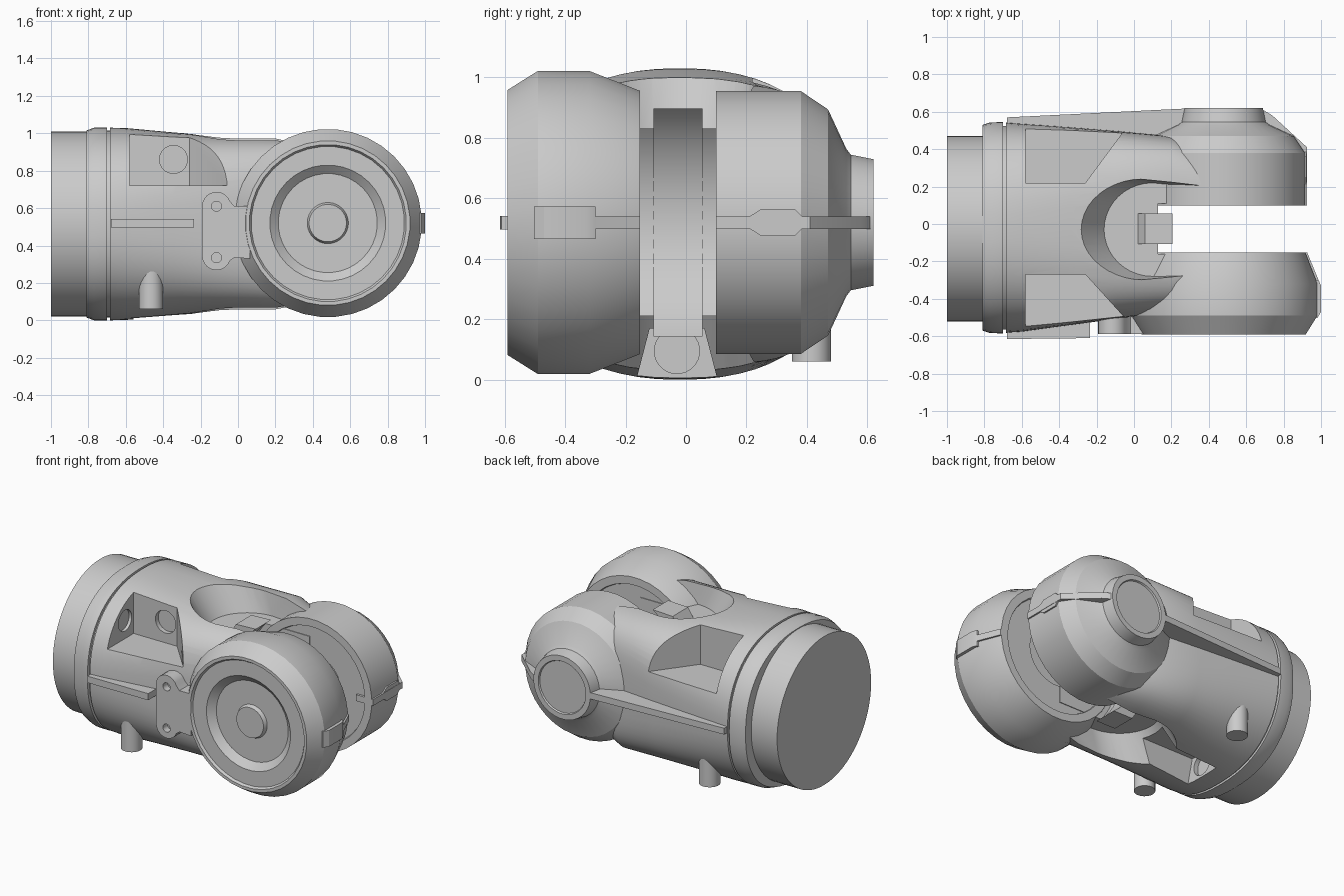
import bpy, bmesh
from math import sin, cos, pi, copysign, radians

if "Cube" in bpy.data.objects:
    bpy.data.objects.remove(bpy.data.objects["Cube"])

JX, JZ = 0.48, 0.52          # joint axis position (axis runs along y)


def finish(ob, angle=28):
    bpy.ops.object.select_all(action='DESELECT')
    ob.select_set(True)
    bpy.context.view_layer.objects.active = ob
    bpy.ops.object.shade_smooth_by_angle(angle=radians(angle))
    return ob


def loft(name, rings):
    """Skin equal-length 3D loops and cap both ends."""
    bm = bmesh.new()
    vs = [[bm.verts.new(p) for p in r] for r in rings]
    n = len(rings[0])
    for a, b in zip(vs, vs[1:]):
        for i in range(n):
            j = (i + 1) % n
            bm.faces.new((a[i], a[j], b[j], b[i]))
    bm.faces.new(vs[0])
    bm.faces.new(vs[-1])
    bmesh.ops.recalc_face_normals(bm, faces=bm.faces)
    me = bpy.data.meshes.new(name)
    bm.to_mesh(me)
    bm.free()
    ob = bpy.data.objects.new(name, me)
    bpy.context.collection.objects.link(ob)
    return finish(ob)


def lathe(name, prof, center, axis='y', n=36):
    """Revolve (position, radius) pairs around an axis through center."""
    k = 'xyz'.index(axis)
    rings = []
    for t, r in prof:
        ring = []
        for i in range(n):
            a = 2 * pi * (i + 0.5) / n
            p = [0, 0, 0]
            p[k] = t
            p[(k + 1) % 3] = center[0] + r * cos(a)
            p[(k + 2) % 3] = center[1] + r * sin(a)
            ring.append(p)
        rings.append(ring)
    return loft(name, rings)


def plan(name, pts, z0, z1):
    return loft(name, [[(x, y, z) for x, y in pts] for z in (z0, z1)])


def side(name, pts, y0, y1):
    return loft(name, [[(x, y, z) for x, z in pts] for y in (y0, y1)])


def oval(x, cy, a, b, e=2.3, cz=0.515, n=64):
    def f(v):
        return copysign(abs(v) ** (2 / e), v)
    return [(x, cy + a * f(cos(2 * pi * i / n)), cz + b * f(sin(2 * pi * i / n)))
            for i in range(n)]


def cut(ob, cutters):
    for c in cutters:
        c.hide_render = True
        m = ob.modifiers.new('cut', 'BOOLEAN')
        m.operation, m.solver, m.object = 'DIFFERENCE', 'EXACT', c
        bpy.context.view_layer.objects.active = ob
        bpy.ops.object.modifier_apply(modifier=m.name)
        bpy.data.objects.remove(c)
    finish(ob)


# rear spigot and collar ring
loft('rear_spigot', [oval(x, -0.025, 0.495, 0.495, 2) for x in (-1, -0.78)])
loft('collar_ring', [oval(-0.81, -0.02, 0.55, 0.50), oval(-0.77, -0.02, 0.563, 0.515),
                     oval(-0.70, -0.02, 0.565, 0.515)])
loft('collar_groove', [oval(x, -0.02, 0.545, 0.50) for x in (-0.72, -0.66)])

# main housing, getting squarer as it tapers into the two arms
body = loft('housing', [oval(-0.685, -0.02, 0.562, 0.515), oval(-0.6, -0.02, 0.556, 0.513, 2.4),
                        oval(-0.35, -0.012, 0.53, 0.49, 2.8), oval(-0.1, -0.005, 0.503, 0.47, 3.4),
                        oval(0.2, 0.0, 0.47, 0.462, 4.2), oval(0.45, -0.03, 0.39, 0.415, 4.2)])


def scoop_ring(xl, xc, r, z):
    arc = [(xc - (xc - xl) * sin(pi * i / 20), -0.03 + r * cos(pi * i / 20), z) for i in range(21)]
    return arc + [(0.6, -0.03 - r * 0.8, z), (0.6, -0.03 + r * 0.8, z)]


# clearances around the joint: swept gap, top and bottom scoops, lower slot
cutters = [lathe('gap_cutter', [(-0.3, 0.2), (-0.16, 0.2), (-0.16, 0.47), (0.11, 0.47),
                                (0.11, 0.2), (0.2, 0.2)], (JZ, JX), 'y', 64)]
for s in (1, -1):
    cutters.append(loft('scoop_cutter', [scoop_ring(-0.16, 0.1, 0.25, JZ + s * 0.31),
                                         scoop_ring(-0.29, 0.02, 0.275, JZ + s * 0.49),
                                         scoop_ring(-0.36, -0.02, 0.29, JZ + s * 0.6)]))
cutters.append(loft('slot_cutter', [[(x, -0.19, -0.1), (x, 0.13, -0.1), (x, 0.06, 0.17), (x, -0.12, 0.17)]
                                    for x in (-0.56, 0.3)]))
cutters.append(lathe('slot_hole_cutter', [(-0.59, 0.075), (-0.5, 0.075)], (-0.03, 0.095), 'x', 24))

# upper corner pockets on both sides, with bolt holes on the front one
for s, yi in ((-1, 0.27), (1, 0.22)):
    pts = [(-0.58, yi), (-0.26, yi), (-0.06, 0.49), (0.02, 0.7), (-0.58, 0.7)]
    cutters.append(plan('pocket_cutter', [(x, s * y) for x, y in pts], 0.72, 1.2))
cutters.append(lathe('pocket_end_hole_cutter', [(-0.6, 0.07), (-0.5, 0.07)], (-0.36, 0.84), 'x', 24))
cutters.append(lathe('pocket_wall_hole_cutter', [(-0.4, 0.075), (-0.24, 0.075)], (0.86, -0.345), 'y', 24))
cut(body, cutters)

# front joint disc with dished cover and central button
lathe('front_joint_disc', [(-0.3, 0.2), (-0.165, 0.2), (-0.165, 0.38), (-0.152, 0.385), (-0.152, 0.437),
                           (-0.32, 0.503), (-0.49, 0.503), (-0.59, 0.44), (-0.59, 0.42),
                           (-0.575, 0.41), (-0.575, 0.31), (-0.535, 0.265), (-0.535, 0.11),
                           (-0.56, 0.1)], (JZ, JX))
# rear joint disc with stepped boss
lathe('rear_joint_disc', [(0.2, 0.2), (0.115, 0.2), (0.115, 0.38), (0.1, 0.385), (0.1, 0.436), (0.38, 0.436),
                          (0.47, 0.375), (0.53, 0.245), (0.545, 0.225), (0.62, 0.21),
                          (0.62, 0.175), (0.61, 0.17)], (JZ, JX))

# curved stop band at the root of the gap
arc = [(JX - 0.465 * cos(radians(a)), JZ + 0.465 * sin(radians(a))) for a in range(-54, 55, 6)]
side('stop_band', arc + [(0.06, 0.89), (-0.05, 0.72), (-0.05, 0.32), (0.06, 0.145)], -0.107, 0.055)

# screw plate on the front side of the joint
lobes = []
for cx, cz, a0, a1 in ((-0.115, 0.61, 20, 180), (-0.115, 0.345, 180, 340)):
    lobes += [(cx + 0.077 * cos(radians(a0 + (a1 - a0) * i / 10)),
               cz + 0.077 * sin(radians(a0 + (a1 - a0) * i / 10))) for i in range(11)]
lobes += [(-0.02, 0.335), (0.065, 0.33), (0.065, 0.61), (-0.02, 0.61)]
plate = side('screw_plate', lobes, -0.44, -0.588)
cut(plate, [lathe('screw_cutter', [(-0.65, 0.027), (-0.54, 0.027)], (z, -0.115), 'y', 16)
            for z in (0.61, 0.335)])

# seam ribs along the mid plane
plan('front_rib', [(-0.68, -0.5), (-0.68, -0.615), (-0.235, -0.61), (-0.235, -0.45)], 0.497, 0.541)
plan('rear_rib', [(-0.68, 0.45), (-0.68, 0.57), (0.27, 0.617), (0.3, 0.5), (0.66, 0.5), (0.69, 0.61),
                  (0.74, 0.58), (0.925, 0.41), (0.925, 0.1), (0.8, 0.1), (0.78, 0.35), (0.6, 0.42)],
     0.498, 0.54)
plan('front_disc_rib', [(0.88, -0.152), (0.926, -0.152), (0.995, -0.32), (0.9, -0.32)], 0.498, 0.54)
plan('front_disc_pad', [(0.9, -0.3), (0.987, -0.3), (1.0, -0.33), (1.0, -0.47), (0.98, -0.503), (0.9, -0.503)],
     0.465, 0.573)
pad = [(0.21, 0.02), (0.25, 0.045), (0.36, 0.045), (0.385, 0.02)]
loft('rear_disc_pad', [[(x, y, JZ + h) for y, h in pad] + [(x, y, JZ - h) for y, h in pad[::-1]]
                       for x in (0.85, 0.923)])

# locating pegs underneath
for y in (-0.455, 0.415):
    lathe('locating_peg', [(0.06, 0.065), (0.3, 0.065)], (-0.465, y), 'z', 24)
